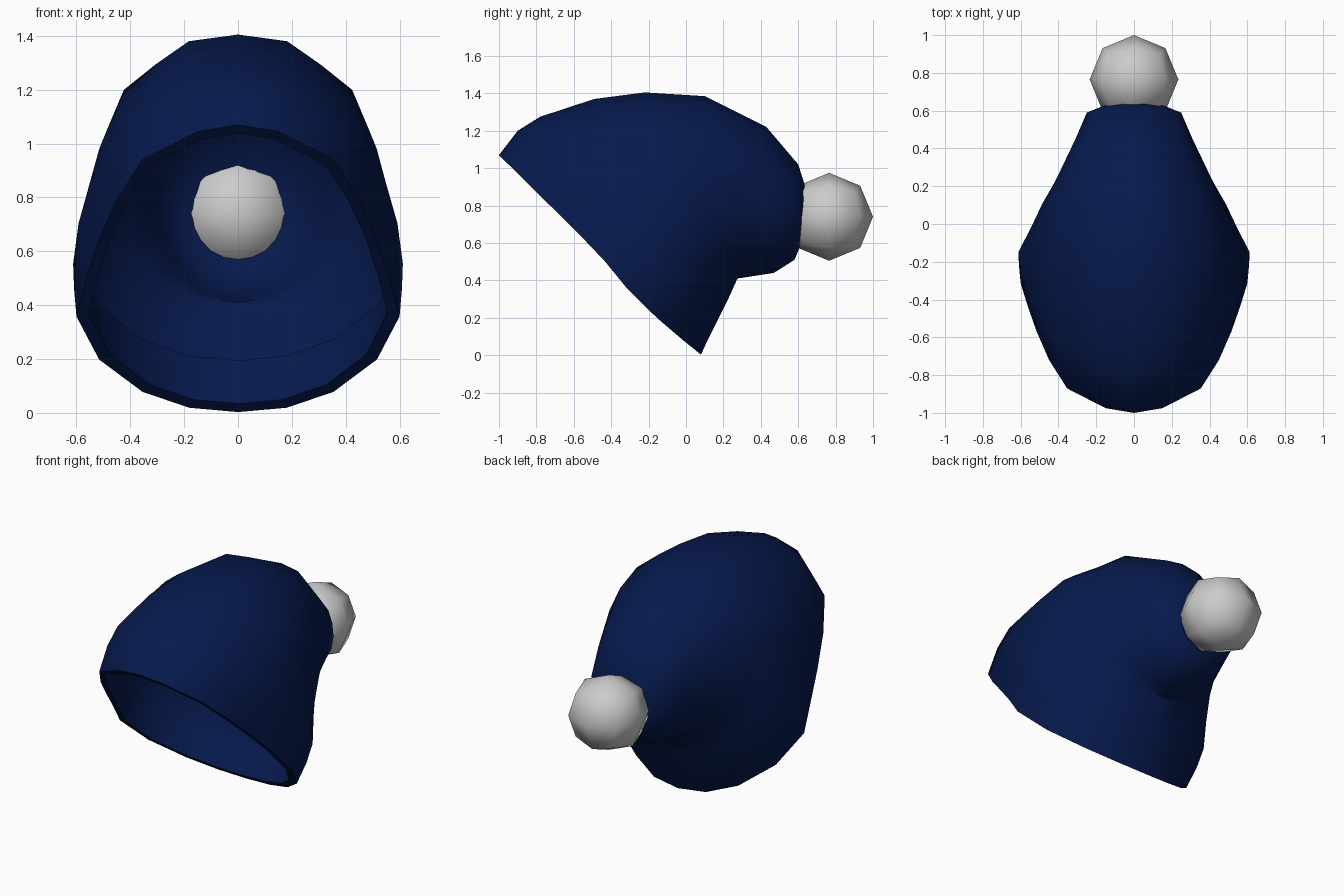
import bpy, bmesh, math
from mathutils import Vector

if "Cube" in bpy.data.objects:
    bpy.data.objects.remove(bpy.data.objects["Cube"])

# half outlines: (fraction down, fraction of width)
# egg shape of the opening
EGG = [(0, 0), (.023, .25), (.12, .59), (.26, .75), (.40, .86), (.535, .94),
       (.667, 1), (.817, .86), (.93, .59), (.985, .3), (1, 0)]
# rounder shape of the crown and tip
ROUND = [(0, 0), (.025, .37), (.11, .60), (.2, .84), (.345, .96), (.5, 1),
         (.655, .95), (.79, .81), (.905, .59), (.976, .31), (1, 0)]

# rings from rim to tip: top y,z, bottom y,z, half width, egg blend
RINGS = [(-1.0, 1.07, .08, .003, .60, 1),
         (-.90, 1.20, .12, .09, .612, .9),
         (-.78, 1.275, .17, .19, .62, .75),
         (-.49, 1.37, .23, .31, .56, .4),
         (-.22, 1.405, .275, .41, .51, .1),
         (.10, 1.385, .34, .42, .42, 0),
         (.43, 1.22, .47, .44, .31, 0),
         (.60, 1.02, .58, .51, .25, 0),
         (.635, .91, .605, .57, .17, 0)]


def ring_points(ring, inset=0, bow=0):
    ty, tz, by, bz, w, egg = ring
    down = Vector((0, by - ty, bz - tz))
    top = Vector((0, ty, tz)) + down.normalized() * inset
    down -= down.normalized() * 2 * inset
    half = []
    for (et, ew), (rt, rw) in zip(EGG, ROUND):
        t = egg * et + (1 - egg) * rt
        p = top + down * t
        p.x = (w - inset) * (egg * ew + (1 - egg) * rw)
        p.y -= bow * max(0, math.sin(2 * math.pi * (t - .5)))
        half.append(p)
    return half + [Vector((-p.x, p.y, p.z)) for p in half[-2:0:-1]]


def bridge(bm, a, b):
    n = len(a)
    for j in range(n):
        k = (j + 1) % n
        bm.faces.new((a[j], a[k], b[k], b[j]))


def finish(bm, name, angle):
    mesh = bpy.data.meshes.new(name)
    bm.to_mesh(mesh)
    bm.free()
    obj = bpy.data.objects.new(name, mesh)
    bpy.context.collection.objects.link(obj)
    bpy.ops.object.select_all(action='DESELECT')
    obj.select_set(True)
    bpy.context.view_layer.objects.active = obj
    bpy.ops.object.shade_smooth_by_angle(angle=math.radians(angle))
    return obj


# cap: lofted cloth, open at the face, plugged by the pompom at the tip
bm = bmesh.new()
loops = [[bm.verts.new(p) for p in ring_points(r, bow=0 if i else .04)]
         for i, r in enumerate(RINGS)]
for a, b in zip(loops, loops[1:]):
    bridge(bm, a, b)

# turned-in hem: flat rim, then a band running back to the cloth
hem = [[bm.verts.new(p) for p in ring_points(RINGS[0], .045, .04)],
       [bm.verts.new(p) for p in ring_points(RINGS[2], .006)]]
bridge(bm, hem[0], loops[0])
bridge(bm, hem[1], hem[0])
cap = finish(bm, "cap", 50)
navy = bpy.data.materials.new("navy_cloth")
navy.diffuse_color = (.002, .01, .075, 1)
navy.use_nodes = True
navy.node_tree.nodes["Principled BSDF"].inputs["Base Color"].default_value = navy.diffuse_color
cap.data.materials.append(navy)

# pompom: once-divided cube pushed out to a sphere
bm = bmesh.new()
bmesh.ops.create_cube(bm, size=2)
bmesh.ops.subdivide_edges(bm, edges=bm.edges[:], cuts=1, use_grid_fill=True)
for v in bm.verts:
    v.co = v.co.normalized() * .235 + Vector((0, .765, .74))
finish(bm, "pompom", 80)
